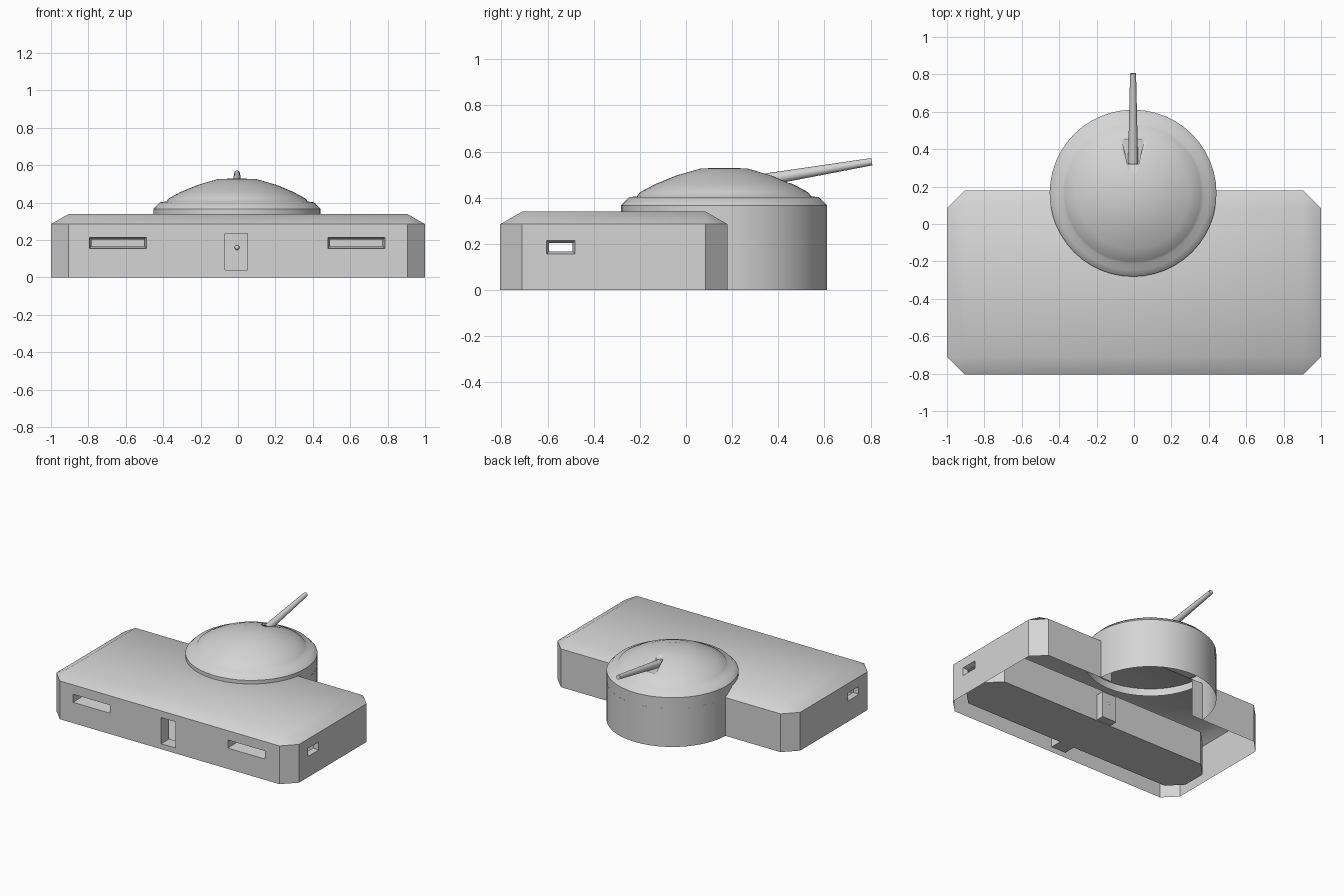
import bpy, bmesh, math
from mathutils import Vector

cube = bpy.data.objects.get("Cube")
if cube:
    bpy.data.objects.remove(cube, do_unlink=True)

concrete = bpy.data.materials.new("concrete_grey")
concrete.use_nodes = True
GREY = (0.66, 0.66, 0.66, 1)
concrete.diffuse_color = GREY
concrete.node_tree.nodes["Principled BSDF"].inputs["Base Color"].default_value = GREY

DOME_X, DOME_Y, DRUM_R = -0.005, 0.165, 0.446
FRONT, BACK, EAVE, ROOF, RIM = -0.805, 0.18, 0.285, 0.34, 0.367


def finish(bm, name, angle=50):
    bmesh.ops.remove_doubles(bm, verts=bm.verts, dist=0.0005)
    bmesh.ops.recalc_face_normals(bm, faces=bm.faces)
    mesh = bpy.data.meshes.new(name)
    bm.to_mesh(mesh)
    bm.free()
    mesh.materials.append(concrete)
    obj = bpy.data.objects.new(name, mesh)
    bpy.context.collection.objects.link(obj)
    bpy.ops.object.select_all(action='DESELECT')
    obj.select_set(True)
    bpy.context.view_layer.objects.active = obj
    bpy.ops.object.shade_smooth_by_angle(angle=math.radians(angle))
    return obj


def face(bm, points):
    return bm.faces.new([bm.verts.new(p) for p in points])


def octagon(x, y0, y1, c):
    return [(x - c, y0), (x, y0 + c), (x, y1 - c), (x - c, y1),
            (c - x, y1), (-x, y1 - c), (-x, y0 + c), (c - x, y0)]


def panel(bm, a, b, z0, z1, holes=()):
    """Upright wall from a to b; holes are (start, end, bottom, top)."""
    a, b = Vector(a), Vector(b)
    d = b - a
    ax = 0 if abs(d.x) > abs(d.y) else 1
    cuts = [((h[0] - a[ax]) / d[ax], (h[1] - a[ax]) / d[ax], h[2], h[3]) for h in holes]
    us = sorted({0, 1, *(u for c in cuts for u in c[:2])})
    zs = sorted({z0, z1, *(z for c in cuts for z in c[2:])})
    for u, v in zip(us, us[1:]):
        for s, t in zip(zs, zs[1:]):
            mu, mz = (u + v) / 2, (s + t) / 2
            if any(min(c[:2]) < mu < max(c[:2]) and c[2] < mz < c[3] for c in cuts):
                continue
            p, q = a + d * u, a + d * v
            face(bm, [(*p, s), (*q, s), (*q, t), (*p, t)])


def walls(bm, plan, z0, z1, holes):
    for i, p in enumerate(plan):
        panel(bm, p, plan[(i + 1) % len(plan)], z0, z1, holes.get(i, []))


def shrink(h, m=0.012):
    return (h[0] + m, h[1] - m, h[2] + m, h[3] - m)


def ring(h, axis, depth):
    pts = [(h[0], h[2]), (h[1], h[2]), (h[1], h[3]), (h[0], h[3])]
    return [(s, depth, z) if axis == 0 else (depth, s, z) for s, z in pts]


def tunnel(bm, h, inner_h, axis, outer, inner):
    r, q = ring(h, axis, outer), ring(inner_h, axis, inner)
    for i in range(4):
        j = (i + 1) % 4
        face(bm, [r[i], r[j], q[j], q[i]])


def lathe(bm, profile, start=0.0, sweep=math.tau, steps=48):
    """Revolve (radius, z) points around the dome axis."""
    def at(r, z, i):
        t = start + sweep * i / steps
        return (DOME_X + r * math.cos(t), DOME_Y + r * math.sin(t), z)
    for i in range(steps):
        for (r, z), (s, w) in zip(profile, profile[1:]):
            pts = [at(r, z, i), at(r, z, i + 1), at(s, w, i + 1), at(s, w, i)]
            if r == 0:
                pts.pop(0)
            elif s == 0:
                pts.pop()
            face(bm, pts)


# Openings
slits = [(-0.795, -0.49, 0.155, 0.215), (0.48, 0.785, 0.155, 0.215)]
door = (-0.07, 0.05, 0.04, 0.235)
port = (-0.605, -0.48, 0.155, 0.215)
drum_gap = (-0.36, 0.35, 0, EAVE)
ROOM_X, ROOM_F, ROOM_B, ALCOVE, FLOOR = 0.965, -0.71, -0.33, -0.27, 0.035

# Outer walls, open below
bm = bmesh.new()
plan = octagon(1, FRONT, BACK, 0.095)
walls(bm, plan, 0, EAVE, {1: [port], 3: [drum_gap], 5: [port], 7: [*slits, door]})
finish(bm, "outer_walls", 40)

# Sloped roof with a rectangular flat top
bm = bmesh.new()
top = octagon(0.905, FRONT + 0.095, BACK - 0.095, 0)
for i in range(8):
    j = (i + 1) % 8
    face(bm, [(*plan[i], EAVE), (*plan[j], EAVE), (*top[j], ROOF), (*top[i], ROOF)])
face(bm, [(*p, ROOF) for p in top[::2]])
finish(bm, "roof")

# Closed front room with clipped corners
bm = bmesh.new()
room = octagon(ROOM_X, ROOM_F, ROOM_B, 0.1)
inner_port = [shrink(port)]
walls(bm, room, FLOOR, EAVE, {1: inner_port, 3: [door], 5: inner_port,
                              7: [*(shrink(s) for s in slits), door]})
for z in (FLOOR, EAVE):
    face(bm, [(*p, z) for p in room])
finish(bm, "front_room", 30)

# Linings of the slits, ports and doorway
bm = bmesh.new()
for h in slits:
    tunnel(bm, h, shrink(h), 0, FRONT, ROOM_F)
tunnel(bm, door, door, 0, FRONT, ROOM_F)
for side in (-1, 1):
    tunnel(bm, port, shrink(port), 1, side, side * ROOM_X)
finish(bm, "opening_linings", 30)

# Alcove and door behind the rear doorway
bm = bmesh.new()
tunnel(bm, door, door, 0, ROOM_B, ALCOVE)
face(bm, ring(door, 0, ALCOVE))
finish(bm, "rear_door_alcove", 30)
bpy.ops.mesh.primitive_uv_sphere_add(segments=12, ring_count=6, radius=0.013,
                                     location=(DOME_X, ALCOVE - 0.01, 0.16))
knob = bpy.context.object
knob.name = "door_knob"
knob.data.materials.append(concrete)
bpy.ops.object.shade_smooth()

# Rear drum: half round below, full collar above the eaves
bm = bmesh.new()
tilt = math.asin((BACK - DOME_Y) / DRUM_R)
lathe(bm, [(DRUM_R, 0), (DRUM_R, EAVE)], tilt, math.pi - 2 * tilt)
finish(bm, "rear_drum")
bm = bmesh.new()
lathe(bm, [(DRUM_R, EAVE), (DRUM_R, RIM)])
finish(bm, "drum_collar")

# Domed cap with bevelled rim
bm = bmesh.new()
lathe(bm, [(0, 0.345), (0.41, 0.345), (DRUM_R, RIM), (0.412, 0.402), (0.378, 0.406),
           (0.365, 0.423), (0.30, 0.458), (0.21, 0.495), (0.10, 0.527), (0, 0.529)])
cap = finish(bm, "dome_cap", 55)

# Wedge-shaped gun notch cut into the cap
bm = bmesh.new()
base = [(-0.035, 0.32), (0.025, 0.32), (0.055, 0.45), (-0.065, 0.45)]
low, high = [(*p, 0.463) for p in base], [(*p, 0.6) for p in base]
face(bm, low)
face(bm, high)
for i in range(4):
    j = (i + 1) % 4
    face(bm, [low[i], low[j], high[j], high[i]])
cutter = finish(bm, "notch_cutter")
cutter.hide_render = True
bpy.context.view_layer.objects.active = cap
cut = cap.modifiers.new("notch", 'BOOLEAN')
cut.operation = 'DIFFERENCE'
cut.solver = 'EXACT'
cut.object = cutter
bpy.ops.object.modifier_move_to_index(modifier=cut.name, index=0)
bpy.ops.object.modifier_apply(modifier=cut.name)
bpy.data.objects.remove(cutter, do_unlink=True)

# Tapered gun barrel
start, end = Vector((DOME_X, 0.325, 0.475)), Vector((DOME_X, 0.805, 0.556))
axis = end - start
bm = bmesh.new()
bmesh.ops.create_cone(bm, cap_ends=True, segments=16, radius1=0.027, radius2=0.016,
                      depth=axis.length)
bm.transform(axis.to_track_quat('Z', 'Y').to_matrix().to_4x4())
bmesh.ops.translate(bm, verts=bm.verts, vec=(start + end) / 2)
finish(bm, "gun_barrel", 40)
